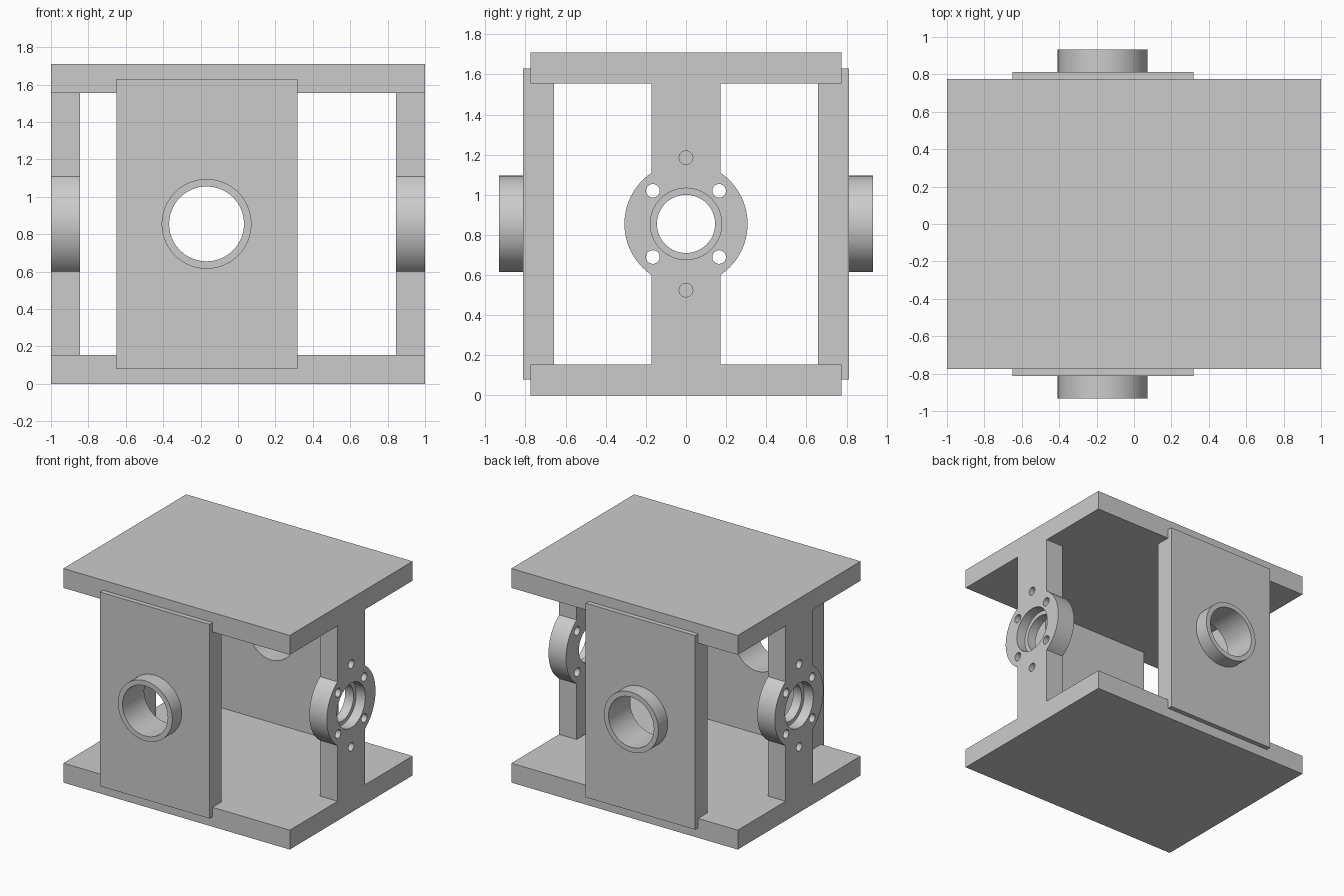
import bpy
import math
from mathutils import Matrix, Vector

cube = bpy.data.objects.get("Cube")
if cube:
    bpy.data.objects.remove(cube, do_unlink=True)

grey = bpy.data.materials.new("plain grey")
grey.use_nodes = True
color = (0.6, 0.6, 0.6, 1)
grey.diffuse_color = color
grey.node_tree.nodes["Principled BSDF"].inputs["Base Color"].default_value = color

MID = 0.855           # height of every bore axis
THICK = 0.155         # wall thickness
TOP = 1.71
DEPTH = 0.775         # half depth of the plates


def box(name, low, high):
    low, high = Vector(low), Vector(high)
    bpy.ops.mesh.primitive_cube_add(size=1, location=(low + high) / 2)
    ob = bpy.context.object
    ob.name = name
    ob.data.transform(Matrix.Diagonal((*(high - low), 1)))
    ob.data.materials.append(grey)
    return ob


def rod(name, axis, start, end, radius, u, z, sides=64):
    """Cylinder along x or y; u is the other horizontal coordinate."""
    mid = (start + end) / 2
    along_x = axis == "x"
    spot = (mid, u, z) if along_x else (u, mid, z)
    turn = (0, math.pi / 2, 0) if along_x else (math.pi / 2, 0, 0)
    bpy.ops.mesh.primitive_cylinder_add(vertices=sides, radius=radius,
                                        depth=abs(end - start), location=spot, rotation=turn)
    ob = bpy.context.object
    ob.name = name
    ob.data.materials.append(grey)
    return ob


def combine(target, tool, operation):
    mod = target.modifiers.new("combine", "BOOLEAN")
    mod.operation, mod.solver, mod.object = operation, "EXACT", tool
    bpy.context.view_layer.objects.active = target
    bpy.ops.object.modifier_apply(modifier=mod.name)
    bpy.data.objects.remove(tool, do_unlink=True)


def smooth(ob):
    bpy.ops.object.select_all(action="DESELECT")
    ob.select_set(True)
    bpy.context.view_layer.objects.active = ob
    bpy.ops.object.shade_smooth_by_angle(angle=math.radians(30))


# Bottom and top plates
box("bottom_plate", (-1, -DEPTH, 0), (1, DEPTH, THICK))
box("top_plate", (-1, -DEPTH, TOP - THICK), (1, DEPTH, TOP))

# Side columns with a round bearing flange
for side, label in ((1, "left"), (-1, "right")):
    inner, outer, past = side * (1 - THICK), side, side * 1.1
    xs = sorted((inner, outer))
    column = box(label + "_column", (xs[0], -0.172, THICK), (xs[1], 0.172, TOP - THICK))
    combine(column, rod("flange", "x", inner, outer, 0.307, 0, MID, 96), "UNION")
    # Stepped bearing bore
    combine(column, rod("bore", "x", side * 0.7, past, 0.145, 0, MID), "DIFFERENCE")
    combine(column, rod("seat", "x", side * 0.92, past, 0.178, 0, MID), "DIFFERENCE")
    # Four through bolt holes
    for y in (-0.165, 0.165):
        for dz in (-0.165, 0.165):
            hole = rod("hole", "x", side * 0.7, past, 0.034, y, MID + dz, 32)
            combine(column, hole, "DIFFERENCE")
    # Two blind holes above and below
    for dz in (-0.33, 0.33):
        hole = rod("blind", "x", side * 0.9, past, 0.034, 0, MID + dz, 32)
        combine(column, hole, "DIFFERENCE")
    smooth(column)

# Front and back panels, lapped over the plate edges, each with a pipe collar
PIPE_X = -0.168
for side, label in ((-1, "front"), (1, "back")):
    ys = sorted((side * 0.658, side * 0.813))
    panel = box(label + "_panel", (-0.65, ys[0], THICK), (0.317, ys[1], TOP - THICK))
    ys = sorted((side * DEPTH, side * 0.813))
    lap = box("lap", (-0.65, ys[0], 0.08), (0.317, ys[1], 1.63))
    combine(panel, lap, "UNION")
    collar = rod("collar", "y", side * 0.75, side * 0.932, 0.24, PIPE_X, MID, 96)
    combine(panel, collar, "UNION")
    bore = rod("bore", "y", side * 0.5, side * 1.1, 0.2, PIPE_X, MID, 96)
    combine(panel, bore, "DIFFERENCE")
    smooth(panel)
